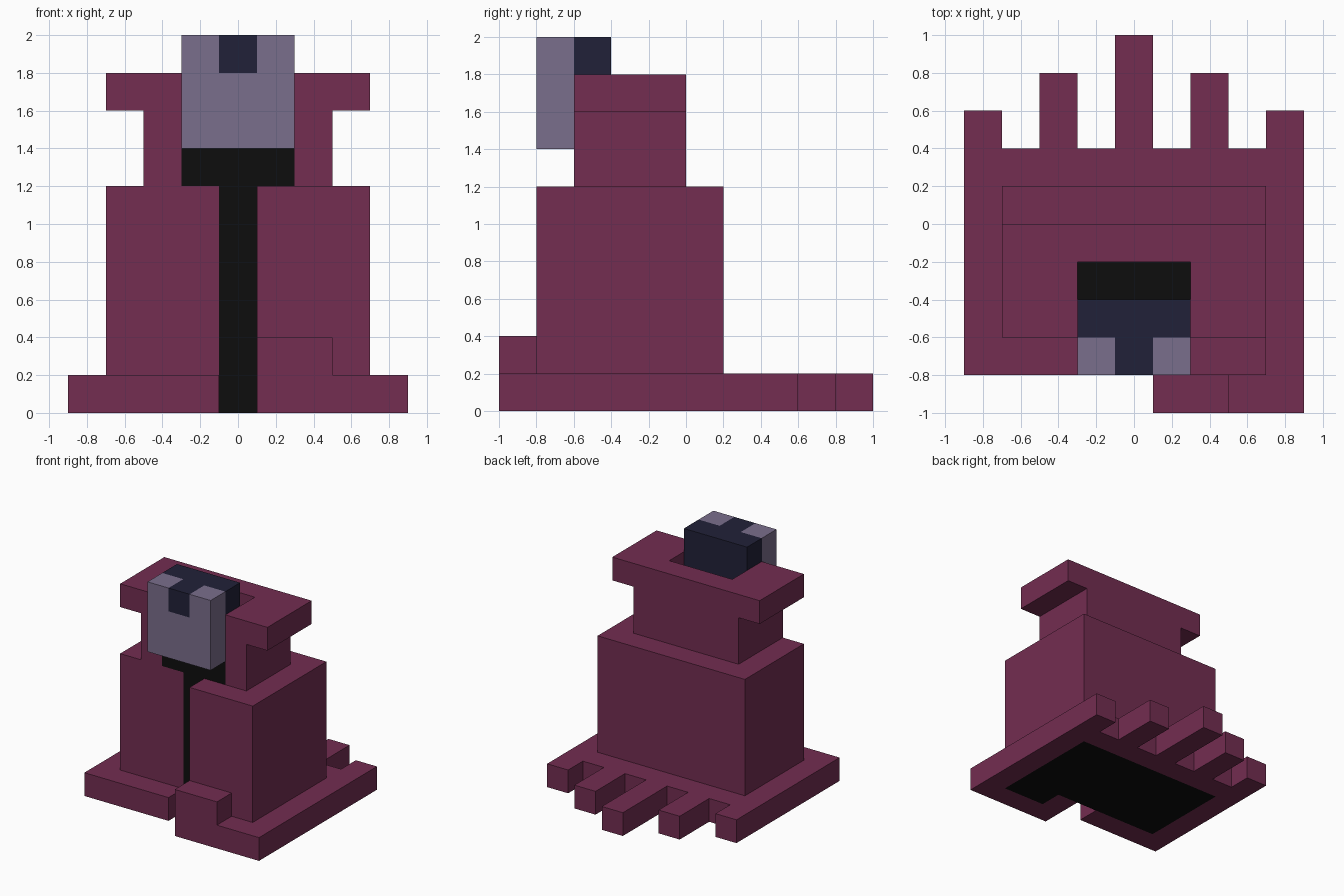
import bpy, bmesh
from mathutils import Vector

if "Cube" in bpy.data.objects:
    bpy.data.objects.remove(bpy.data.objects["Cube"])

U = 0.2                                  # block size
ORIGIN = Vector((-0.9, -1.0, 0.0))       # corner of the block grid


def material(name, r, g, b):
    lin = [(c / 255 / 12.92) if c < 10 else ((c / 255 + 0.055) / 1.055) ** 2.4 for c in (r, g, b)]
    mat = bpy.data.materials.new(name)
    mat.diffuse_color = (*lin, 1)
    mat.use_nodes = True
    mat.node_tree.nodes["Principled BSDF"].inputs["Base Color"].default_value = mat.diffuse_color
    return mat


MATS = {
    "maroon": material("maroon cloth", 115, 45, 81),
    "black": material("black lining", 13, 13, 13),
    "navy": material("dark navy", 33, 33, 56),
    "grey": material("mauve grey", 122, 110, 140),
}
cells = {}       # block position -> part name
colours = {}     # part name -> material


def box(part, colour, x, y, z):
    """Fill a box of blocks with a part; part None clears it."""
    colours[part] = colour
    r = [range(round((a - o) / U), round((b - o) / U)) for (a, b), o in zip((x, y, z), ORIGIN)]
    for i in r[0]:
        for j in r[1]:
            for k in r[2]:
                if part:
                    cells[i, j, k] = part
                else:
                    cells.pop((i, j, k), None)


# Hem on the floor, with a slit at the front and tattered strips at the back
box("hem", "maroon", (-0.9, 0.9), (-0.8, 0.4), (0, 0.2))
for x, end in ((-0.8, 0.6), (-0.4, 0.8), (0, 1.0), (0.4, 0.8), (0.8, 0.6)):
    box("hem", "maroon", (x - 0.1, x + 0.1), (0.4, end), (0, 0.2))
box(None, None, (-0.1, 0.1), (-0.8, -0.6), (0, 0.2))
# Front fold of the hem
box("front_fold", "maroon", (0.1, 0.9), (-1, -0.8), (0, 0.2))
box("front_fold", "maroon", (0.1, 0.5), (-1, -0.8), (0.2, 0.4))
# Robe with an overlapping panel on one side
box("robe", "maroon", (-0.7, 0.7), (-0.6, 0.2), (0.2, 1.2))
box("robe_panel", "maroon", (0.1, 0.7), (-0.8, -0.6), (0.2, 1.2))
# Chest and wide collar, opened for the neck and head
box("chest", "maroon", (-0.5, 0.5), (-0.6, 0), (1.2, 1.6))
box("collar", "maroon", (-0.7, 0.7), (-0.6, 0), (1.6, 1.8))
box(None, None, (-0.3, 0.3), (-0.6, -0.2), (1.2, 1.8))
# Black lining: underside, front gap and neck
box("lining", "black", (-0.7, 0.7), (-0.6, 0.2), (0, 0.2))
box("lining", "black", (0.3, 0.7), (-0.8, -0.6), (0, 0.2))
box("lining", "black", (-0.1, 0.1), (-0.6, -0.4), (0.2, 1.2))
box("lining", "black", (-0.3, 0.3), (-0.6, -0.2), (1.2, 1.4))
# Head, mask and the dark peak on the forehead
box("head", "navy", (-0.3, 0.3), (-0.6, -0.4), (1.4, 2))
box("mask", "grey", (-0.3, 0.3), (-0.8, -0.6), (1.4, 2))
box("forehead_peak", "navy", (-0.1, 0.1), (-0.8, -0.6), (1.8, 2))


def build(part):
    """Mesh the exposed block faces of one part and merge flat areas."""
    bm = bmesh.new()
    verts = {}
    for cell in [c for c, p in cells.items() if p == part]:
        for axis in range(3):
            for side in (0, 1):
                near = list(cell)
                near[axis] += 2 * side - 1
                if tuple(near) in cells:
                    continue
                loop = []
                for a, b in ((0, 0), (1, 0), (1, 1), (0, 1)):
                    p = list(cell)
                    p[axis] += side
                    p[(axis + 1) % 3] += a
                    p[(axis + 2) % 3] += b
                    p = tuple(p)
                    if p not in verts:
                        verts[p] = bm.verts.new(ORIGIN + Vector(p) * U)
                    loop.append(verts[p])
                bm.faces.new(loop if side else loop[::-1])
    bmesh.ops.dissolve_limit(bm, angle_limit=0.01, verts=bm.verts[:], edges=bm.edges[:])
    mesh = bpy.data.meshes.new(part)
    bm.to_mesh(mesh)
    bm.free()
    mesh.materials.append(MATS[colours[part]])
    bpy.context.collection.objects.link(bpy.data.objects.new(part, mesh))


for part in dict.fromkeys(cells.values()):
    build(part)
